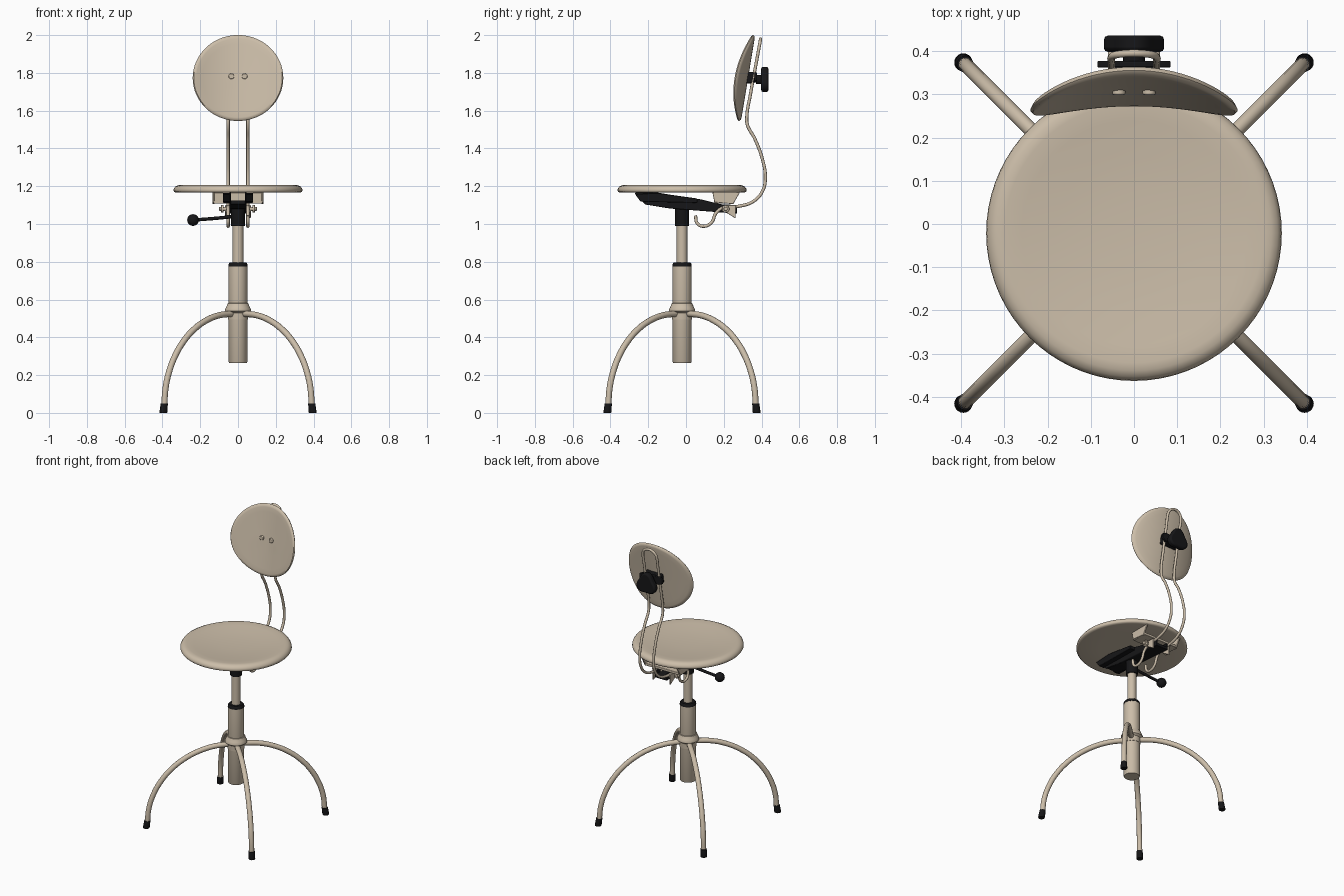
import bpy, bmesh, math
from mathutils import Vector

if "Cube" in bpy.data.objects:
    bpy.data.objects.remove(bpy.data.objects["Cube"])

CY = -0.021  # column axis y


def material(name, rgb):
    m = bpy.data.materials.new(name)
    m.diffuse_color = (*rgb, 1)
    m.use_nodes = True
    m.node_tree.nodes["Principled BSDF"].inputs["Base Color"].default_value = m.diffuse_color
    return m


BEIGE = material("beige enamel", (0.60, 0.51, 0.395))
BLACK = material("black plastic", (0.008, 0.008, 0.009))


def finish(name, bm, mat, bevel=0, angle=35):
    bmesh.ops.recalc_face_normals(bm, faces=bm.faces[:])
    me = bpy.data.meshes.new(name)
    bm.to_mesh(me)
    bm.free()
    ob = bpy.data.objects.new(name, me)
    bpy.context.collection.objects.link(ob)
    me.materials.append(mat)
    if bevel:
        b = ob.modifiers.new("bevel", "BEVEL")
        b.width, b.segments, b.limit_method = bevel, 2, "ANGLE"
    bpy.context.view_layer.objects.active = ob
    ob.select_set(True)
    bpy.ops.object.shade_smooth_by_angle(angle=math.radians(angle))
    ob.select_set(False)
    return ob


def lathe(name, profile, mat, place, seg=48, angle=35):
    """Spin (radius, height) points about z, then place each vertex."""
    bm = bmesh.new()
    rings = []
    for r, z in profile:
        if r == 0:
            rings.append([bm.verts.new((0, 0, z))])
        else:
            rings.append([bm.verts.new((r * math.cos(2 * math.pi * i / seg),
                                        r * math.sin(2 * math.pi * i / seg), z)) for i in range(seg)])
    for a, b in zip(rings, rings[1:]):
        for i in range(seg):
            j = (i + 1) % seg
            q = [a[i % len(a)], a[j % len(a)], b[j % len(b)], b[i % len(b)]]
            bm.faces.new(list(dict.fromkeys(q)))
    for v in bm.verts:
        v.co = place(v.co)
    return finish(name, bm, mat, angle=angle)


def on_column(p):
    return Vector((p.x, p.y + CY, p.z))


def prism(name, pts, lo, hi, mat, axis="x", bevel=0.003):
    """Extrude a 2D outline along x (points are y,z) or y (points are x,z)."""
    bm = bmesh.new()
    put = (lambda p, t: (t, p[0], p[1])) if axis == "x" else (lambda p, t: (p[0], t, p[1]))
    a = [bm.verts.new(put(p, lo)) for p in pts]
    b = [bm.verts.new(put(p, hi)) for p in pts]
    bm.faces.new(a)
    bm.faces.new(b[::-1])
    for i in range(len(pts)):
        j = (i + 1) % len(pts)
        bm.faces.new((a[i], a[j], b[j], b[i]))
    return finish(name, bm, mat, bevel)


def circle(cx, cz, r, n=24, lobe=0):
    return [(cx + (r + lobe * math.cos(3 * t)) * math.sin(t), cz + (r + lobe * math.cos(3 * t)) * math.cos(t))
            for t in (2 * math.pi * i / n for i in range(n))]


def rect(y0, y1, z0, z1):
    return [(y0, z0), (y1, z0), (y1, z1), (y0, z1)]


def tube(name, pts, radius, mat, res=6):
    cu = bpy.data.curves.new(name, "CURVE")
    cu.dimensions = "3D"
    cu.bevel_depth, cu.bevel_resolution, cu.resolution_u = radius, 4, res
    cu.use_fill_caps = True
    sp = cu.splines.new("BEZIER")
    sp.bezier_points.add(len(pts) - 1)
    for bp, p in zip(sp.bezier_points, pts):
        bp.co = p
        bp.handle_left_type = bp.handle_right_type = "AUTO"
    ob = bpy.data.objects.new(name, cu)
    bpy.context.collection.objects.link(ob)
    bpy.context.view_layer.objects.active = ob
    ob.select_set(True)
    bpy.ops.object.convert(target="MESH")
    ob = bpy.context.object
    ob.data.materials.clear()
    ob.data.materials.append(mat)
    bpy.ops.object.shade_smooth_by_angle(angle=math.radians(50))
    ob.select_set(False)
    return ob


# Column
lathe("outer_column", [(0, 0.265), (0.047, 0.265), (0.05, 0.27), (0.05, 0.778), (0, 0.778)], BEIGE, on_column)
lathe("column_cap", [(0, 0.776), (0.051, 0.776), (0.05, 0.788), (0.044, 0.796), (0, 0.796)], BLACK, on_column)
lathe("inner_column", [(0, 0.79), (0.028, 0.79), (0.028, 1.0), (0, 1.0)], BEIGE, on_column)
lathe("top_collar", [(0, 0.99), (0.036, 0.99), (0.037, 0.995), (0.037, 1.12), (0, 1.12)], BLACK, on_column)
lathe("leg_hub", [(0.045, 0.495), (0.052, 0.495), (0.054, 0.53), (0.068, 0.54), (0.068, 0.55), (0.062, 0.56),
                  (0.055, 0.58), (0.045, 0.582)], BEIGE, on_column, angle=50)

# Four arched legs with rubber feet
for k in range(4):
    a = math.pi / 4 + k * math.pi / 2
    c, s = math.cos(a), math.sin(a)
    path = [(0.05 + 0.502 * math.sin(t), 0.035 + 0.49 * math.cos(t))
            for t in (math.pi / 2 * i / 8 for i in range(9))]
    tube(f"leg_{k + 1}", [(r * c, r * s + CY, z) for r, z in path], 0.0165, BEIGE)
    lathe(f"foot_{k + 1}", [(0, 0), (0.019, 0), (0.021, 0.004), (0.019, 0.05), (0, 0.05)], BLACK,
          lambda p: Vector((p.x + (0.559 - 0.14 * p.z) * c, p.y + (0.559 - 0.14 * p.z) * s + CY, p.z)), 20)

# Seat, slightly dished
lathe("seat", [(0, 1.166), (0.2, 1.166), (0.325, 1.166), (0.337, 1.169), (0.342, 1.176), (0.34, 1.187), (0.332, 1.198),
               (0.318, 1.205), (0.3, 1.206), (0.26, 1.202), (0.18, 1.194), (0.09, 1.189), (0, 1.188)],
      BEIGE, on_column, 72, 50)

# Black carrier under the seat: two rails and a lower floor
rail = [(-0.27, 1.16), (-0.25, 1.135), (-0.215, 1.103), (-0.085, 1.082), (0.27, 1.055), (0.27, 1.1),
        (0.18, 1.105), (0.08, 1.13), (-0.02, 1.145), (-0.15, 1.166), (-0.27, 1.166)]
floor = [(-0.215, 1.105), (-0.085, 1.082), (0.27, 1.055), (0.27, 1.075), (-0.08, 1.105), (-0.2, 1.125)]
for s, side in ((-1, "left"), (1, "right")):
    prism(f"{side}_carrier_rail", rail, min(s * 0.036, s * 0.046), max(s * 0.036, s * 0.046), BLACK)
    prism(f"{side}_carrier_flange", [(-0.27, 1.158), (-0.24, 1.118), (0.06, 1.112), (0.06, 1.135), (-0.15, 1.164)],
          min(s * 0.04, s * 0.08), max(s * 0.04, s * 0.08), BLACK)
    # Beige mount, clamp and bolt holding the wire
    prism(f"{side}_mount_cheek", [(0.14, 1.167), (0.15, 1.115), (0.25, 1.105), (0.285, 1.167)],
          min(s * 0.125, s * 0.135), max(s * 0.125, s * 0.135), BEIGE)
    prism(f"{side}_clamp", [(0.2, 1.1), (0.205, 1.065), (0.262, 1.03), (0.265, 1.1)],
          min(s * 0.058, s * 0.068), max(s * 0.058, s * 0.068), BEIGE)
    prism(f"{side}_clamp_bolt", circle(0.21, 1.08, 0.011, 16), min(s * 0.03, s * 0.1), max(s * 0.03, s * 0.1), BEIGE)
    prism(f"{side}_bolt_head", circle(0.21, 1.08, 0.02, 16), min(s * 0.076, s * 0.09), max(s * 0.076, s * 0.09), BEIGE)
prism("carrier_floor", floor, -0.04, 0.04, BLACK)
prism("mount_plate", rect(0.15, 0.255, 1.108, 1.125), -0.13, 0.13, BEIGE)
prism("mount_spacer", rect(0.15, 0.17, 1.11, 1.167), -0.13, 0.13, BEIGE)

# Height lever with ball
tube("lever", [(-0.02, CY, 1.04), (-0.12, CY, 1.03), (-0.235, CY, 1.021)], 0.009, BLACK)
lathe("lever_ball", [(0.031 * math.sin(math.pi * i / 12) if 0 < i < 12 else 0, -0.031 * math.cos(math.pi * i / 12))
                     for i in range(13)], BLACK, lambda p: p + Vector((-0.238, CY, 1.021)), 24)

# Backrest wire: one side in (y, z), arch on top, mirrored back down
side = [(0.05, 1.045), (0.06, 1.003), (0.095, 0.988), (0.135, 1.008), (0.16, 1.06), (0.2, 1.088), (0.28, 1.094),
        (0.36, 1.122), (0.408, 1.18), (0.42, 1.25), (0.408, 1.33), (0.365, 1.45), (0.325, 1.525), (0.322, 1.57),
        (0.34, 1.68), (0.375, 1.87), (0.386, 1.93)]
arch = [(0.052 * math.cos(t), 0.386 + 0.009 * math.sin(t), 1.93 + 0.05 * math.sin(t))
        for t in (math.pi * i / 6 for i in range(1, 6))]
tube("backrest_wire", [(0.052, y, z) for y, z in side] + arch + [(-0.052, y, z) for y, z in side[::-1]], 0.0085, BEIGE)


# Curved, tilted backrest disc
def bend(p):
    x, h = p.x, p.y * 0.948
    return Vector((x, 0.318 + 0.165 * h - 0.95 * x * x - p.z, 1.773 + h))


rs = (0.05, 0.1, 0.15, 0.19, 0.22)
lathe("backrest", [(0, -0.011)] + [(r, -0.011) for r in rs] + [(0.234, -0.009), (0.24, 0), (0.234, 0.009)]
      + [(r, 0.011) for r in rs[::-1]] + [(0, 0.011)], BEIGE, bend, 64, 60)

# Backrest screws, clamp block, wings and lobed knob
for s, side_name in ((-1, "left"), (1, "right")):
    prism(f"{side_name}_backrest_screw", circle(s * 0.035, 1.782, 0.015, 20), 0.299, 0.312, BEIGE, "y", 0.003)
prism("clamp_block", rect(-0.06, 0.06, 1.745, 1.805), 0.315, 0.365, BLACK, "y", 0.006)
prism("clamp_wings", [(-0.085, 1.76), (-0.06, 1.748), (0.06, 1.748), (0.085, 1.76), (0.085, 1.79), (0.06, 1.802),
                      (-0.06, 1.802), (-0.085, 1.79)], 0.362, 0.377, BLACK, "y")
prism("knob_stem", circle(0, 1.765, 0.025), 0.37, 0.41, BLACK, "y")
prism("knob", circle(0, 1.757, 0.066, 48, 0.009), 0.398, 0.436, BLACK, "y", 0.01)
